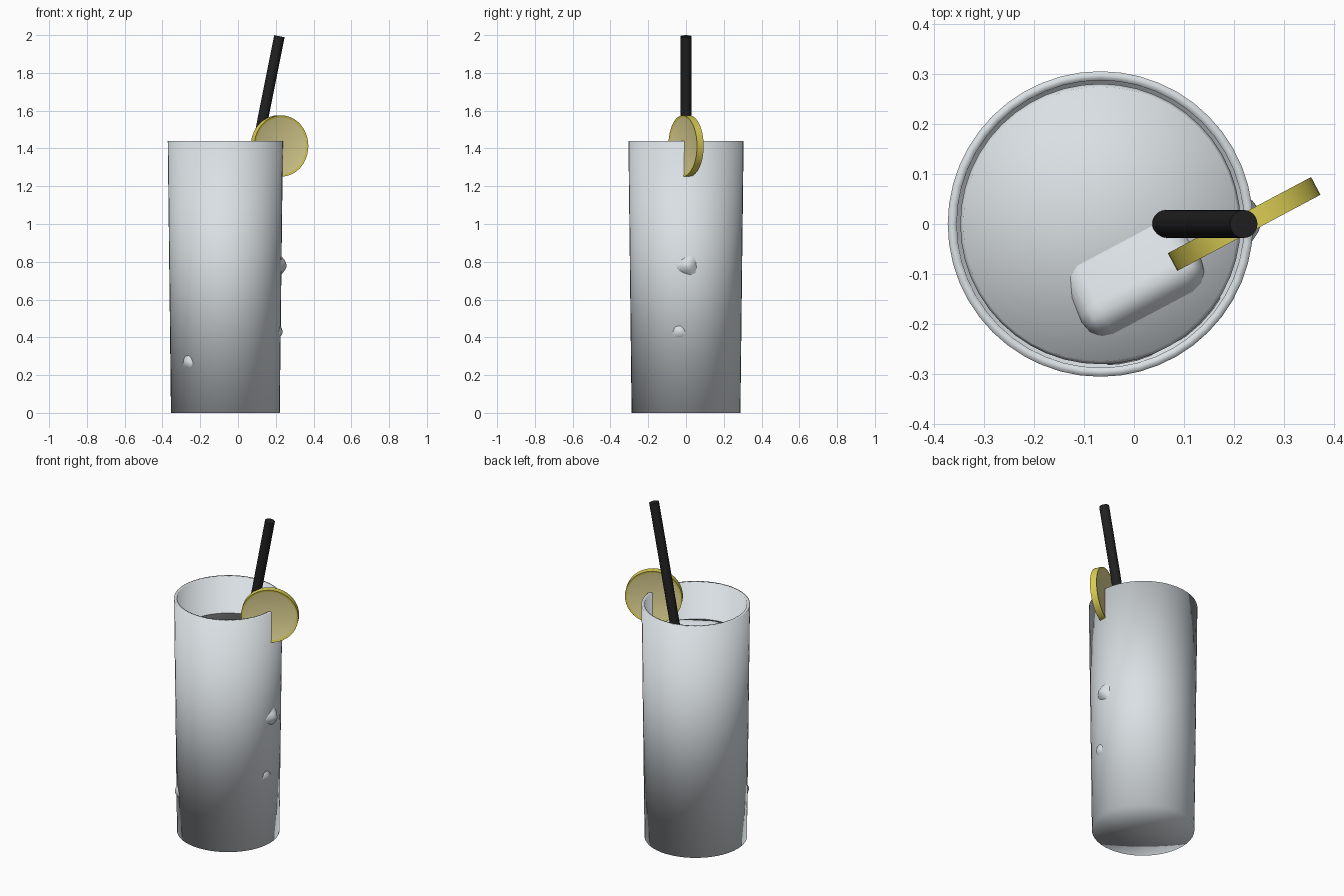
import bpy, bmesh, math
from mathutils import Vector, Matrix

if "Cube" in bpy.data.objects:
    bpy.data.objects.remove(bpy.data.objects["Cube"])

CX = -0.067          # glass axis


def material(name, rgb):
    m = bpy.data.materials.new(name)
    m.diffuse_color = (*rgb, 1)
    m.use_nodes = True
    m.node_tree.nodes["Principled BSDF"].inputs["Base Color"].default_value = m.diffuse_color
    return m


GLASS = material("pale glass", (0.70, 0.745, 0.775))
RIND = material("lemon rind", (0.72, 0.62, 0.09))
FLESH = material("lemon flesh", (0.78, 0.69, 0.31))
BLACK = material("straw black", (0.015, 0.015, 0.015))


def finish(bm, name, mats, smooth=None):
    bmesh.ops.recalc_face_normals(bm, faces=bm.faces[:])
    me = bpy.data.meshes.new(name)
    bm.to_mesh(me)
    bm.free()
    ob = bpy.data.objects.new(name, me)
    bpy.context.collection.objects.link(ob)
    for m in mats:
        me.materials.append(m)
    if smooth is None:
        me.shade_smooth()
    else:
        bpy.ops.object.select_all(action='DESELECT')
        ob.select_set(True)
        bpy.context.view_layer.objects.active = ob
        bpy.ops.object.shade_smooth_by_angle(angle=math.radians(smooth))
    return ob


def lathe(profile, steps=48):
    """Spin an (r, z) profile around the z axis, ends on the axis."""
    bm = bmesh.new()
    vs = [bm.verts.new((r, 0, z)) for r, z in profile]
    es = [bm.edges.new(p) for p in zip(vs, vs[1:])]
    bmesh.ops.spin(bm, geom=vs + es, axis=(0, 0, 1), cent=(0, 0, 0),
                   steps=steps, angle=math.tau)
    bmesh.ops.remove_doubles(bm, verts=bm.verts[:], dist=1e-5)
    return bm


# Tall tapered tumbler with a thick base
glass = finish(lathe([(0, 0), (0.288, 0), (0.305, 1.44), (0.287, 1.44),
                      (0.270, 0.06), (0, 0.06)]), "glass", [GLASS])
glass.location.x = CX

# Drink, just inside the inner wall
drink = finish(lathe([(0, 0.065), (0.268, 0.065), (0.280, 1.20),
                      (0.274, 1.22), (0, 1.22)]), "drink", [GLASS])
drink.location.x = CX


# Rounded ice cubes
def ice(name, rot, loc, size=0.27, bevel=0.045):
    bm = bmesh.new()
    bmesh.ops.create_cube(bm, size=size)
    bmesh.ops.bevel(bm, geom=bm.edges[:], offset=bevel, segments=3,
                    profile=0.5, affect='EDGES')
    ob = finish(bm, name, [GLASS])
    ob.matrix_world = Matrix.Translation(loc) @ rot.to_4x4()


# Floating cube: breaks the surface, lower outer edge pokes through the wall
ice("ice_floating", Matrix.Rotation(math.radians(28), 3, 'Z')
    @ Matrix.Rotation(math.radians(-26), 3, 'X'), Vector((-0.005, -0.096, 1.10)))


# Sunken cubes: one corner of each pokes through the wall at a given point
def corner_ice(name, tip, twist):
    tip = Vector(tip)
    out = Vector((tip.x - CX, tip.y, 0)).normalized()
    rot = Matrix.Rotation(math.radians(twist), 3, out) \
        @ Vector((1, 1, 1)).rotation_difference(out).to_matrix()
    ice(name, rot, tip - out * 0.201)


corner_ice("ice_middle", (0.257, 0.01, 0.78), 20)
corner_ice("ice_lower", (0.236, -0.04, 0.43), 50)
corner_ice("ice_bottom", (-0.277, -0.222, 0.27), 10)

# Straw leaning against the rim
low, high = Vector((-0.16, 0, 0.09)), Vector((0.219, 0, 1.994))
bm = bmesh.new()
bmesh.ops.create_cone(bm, cap_ends=True, segments=24, radius1=0.028,
                      radius2=0.028, depth=(high - low).length)
straw = finish(bm, "straw", [BLACK], 40)
straw.matrix_world = Matrix.Translation((low + high) / 2) \
    @ (high - low).to_track_quat('Z', 'Y').to_matrix().to_4x4()

# Lemon slice hung on the rim: rind with slightly recessed flesh
bm = bmesh.new()
bmesh.ops.create_cone(bm, cap_ends=True, segments=40, radius1=0.162,
                      radius2=0.162, depth=0.04)
caps = [f for f in bm.faces if len(f.verts) > 4]
bmesh.ops.inset_individual(bm, faces=caps, thickness=0.012, depth=-0.004)
for f in caps:
    f.material_index = 1
slice_ob = finish(bm, "lemon_slice", [RIND, FLESH], 40)
slice_ob.location = (0.22, 0, 1.413)
slice_ob.rotation_euler = (math.radians(90), 0, math.radians(28))
